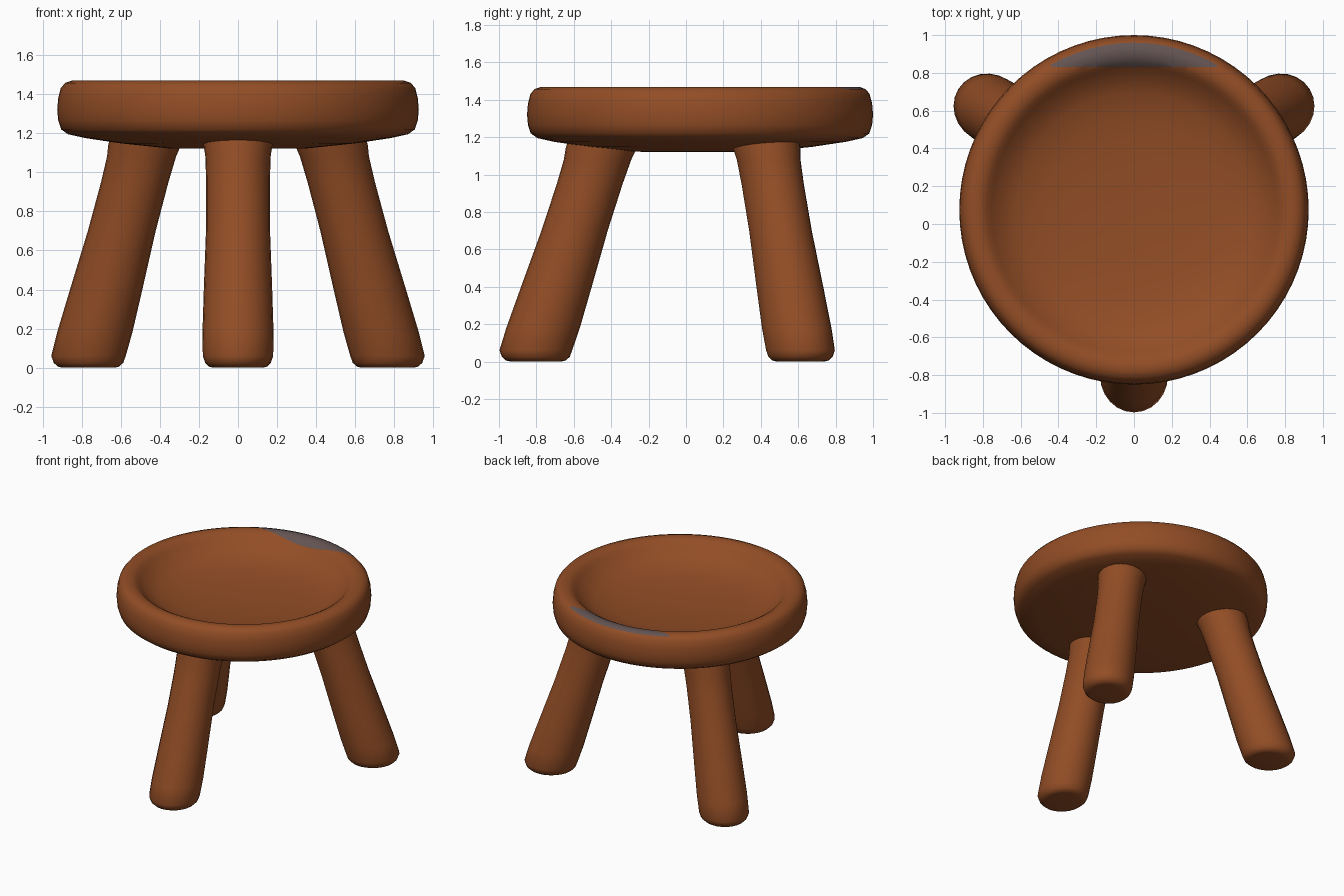
import bpy, bmesh, math
from mathutils import Vector

if "Cube" in bpy.data.objects:
    bpy.data.objects.remove(bpy.data.objects["Cube"])


def material(name, rgb):
    m = bpy.data.materials.new(name)
    m.diffuse_color = (*rgb, 1)
    m.use_nodes = True
    m.node_tree.nodes["Principled BSDF"].inputs["Base Color"].default_value = m.diffuse_color
    return m


wood = material("brown wood", (0.29, 0.075, 0.019))
grey = material("worn grey", (0.125, 0.088, 0.085))


def skin_rings(bm, rings):
    """Bridge rings of points into a closed, capped tube."""
    loops = [[bm.verts.new(p) for p in r] for r in rings]
    n = len(loops[0])
    for a, b in zip(loops, loops[1:]):
        for i in range(n):
            j = (i + 1) % n
            bm.faces.new((a[i], a[j], b[j], b[i]))
    bm.faces.new(loops[0][::-1])
    bm.faces.new(loops[-1])


def finish(bm, name, mats, angle=50):
    bmesh.ops.recalc_face_normals(bm, faces=bm.faces)
    me = bpy.data.meshes.new(name)
    bm.to_mesh(me)
    bm.free()
    ob = bpy.data.objects.new(name, me)
    bpy.context.collection.objects.link(ob)
    for m in mats:
        me.materials.append(m)
    bpy.ops.object.select_all(action='DESELECT')
    ob.select_set(True)
    bpy.context.view_layer.objects.active = ob
    bpy.ops.object.shade_smooth_by_angle(angle=math.radians(angle))
    return ob


# Seat: turned disc with convex underside, rounded rim and dished top
CY = 0.075
profile = [(0.05, 1.12), (0.35, 1.122), (0.6, 1.148), (0.78, 1.175), (0.87, 1.195),
           (0.905, 1.22), (0.92, 1.265), (0.925, 1.32), (0.92, 1.38), (0.907, 1.43),
           (0.885, 1.457), (0.85, 1.469), (0.81, 1.466), (0.78, 1.45), (0.755, 1.425),
           (0.70, 1.375), (0.62, 1.335), (0.48, 1.305), (0.3, 1.288), (0.05, 1.28)]
N = 72
bm = bmesh.new()
skin_rings(bm, [[(r * math.cos(2 * math.pi * i / N), CY + r * math.sin(2 * math.pi * i / N), z)
                 for i in range(N)] for r, z in profile])
# Grey worn patch on the back of the rim: cut along a straight front edge
EDGE = 0.83
top = [f for f in bm.faces if f.calc_center_median().z > 1.4]
geom = set(top) | {e for f in top for e in f.edges} | {v for f in top for v in f.verts}
bmesh.ops.bisect_plane(bm, geom=list(geom), plane_co=(0, EDGE, 0), plane_no=(0, 1, 0))
for f in bm.faces:
    c = f.calc_center_median()
    if c.y > EDGE and c.z > 1.4 and math.hypot(c.x, c.y - CY) < 0.872:
        f.material_index = 1
finish(bm, "seat", [wood, grey])


# Legs: splayed round posts, slightly waisted, with rounded feet
def leg(name, foot, head):
    foot, head = Vector(foot), Vector(head)
    out = (foot - head).normalized()
    side = Vector((-out.y, out.x))
    sections = [(0.0, 0.125), (0.006, 0.148), (0.025, 0.168), (0.06, 0.18), (0.18, 0.182),
                (0.4, 0.175), (0.7, 0.164), (0.95, 0.163), (1.08, 0.167),
                (1.14, 0.176), (1.2, 0.178)]
    rings = []
    for z, r in sections:
        c = foot.lerp(head, max(0, z - 0.06) / 1.09)
        ring = []
        for i in range(24):
            a = 2 * math.pi * i / 24
            p = c + out * (r * 1.08 * math.cos(a)) + side * (r * math.sin(a))
            ring.append((p.x, p.y, z))
        rings.append(ring)
    bm = bmesh.new()
    skin_rings(bm, rings)
    finish(bm, name, [wood])


leg("front_leg", (0, -0.803), (0, -0.45))
for s, n in ((-1, "left"), (1, "right")):
    leg("back_%s_leg" % n, (s * 0.765, 0.612), (s * 0.475, 0.43))
